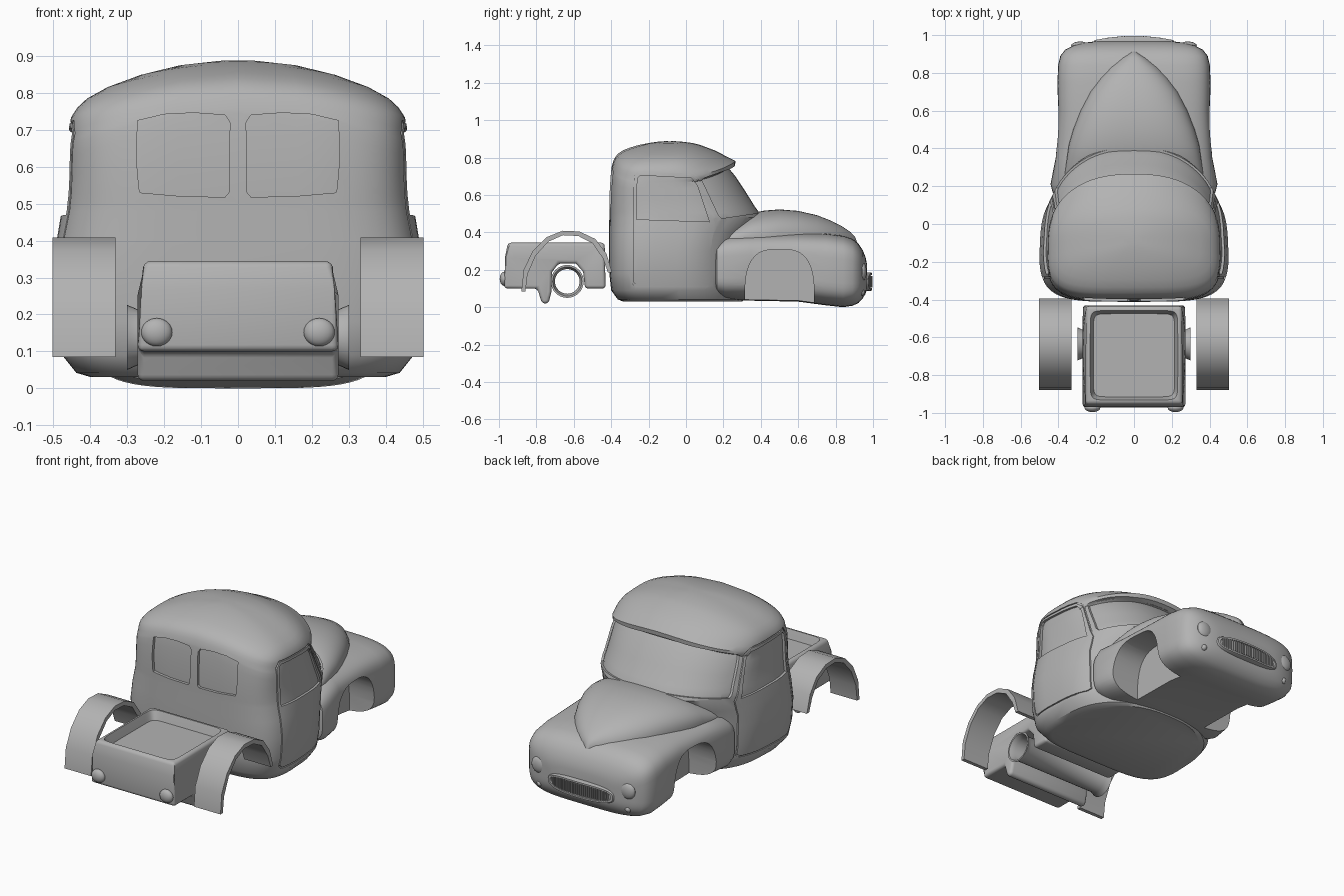
import bpy, bmesh, math
from math import cos, sin, pi

if "Cube" in bpy.data.objects:
    bpy.data.objects.remove(bpy.data.objects["Cube"])

grey = bpy.data.materials.new("plain grey")
grey.use_nodes = True
grey.diffuse_color = (0.45, 0.45, 0.45, 1)
grey.node_tree.nodes["Principled BSDF"].inputs["Base Color"].default_value = (0.45, 0.45, 0.45, 1)


def finish(name, bm):
    bmesh.ops.recalc_face_normals(bm, faces=bm.faces)
    mesh = bpy.data.meshes.new(name)
    bm.to_mesh(mesh)
    bm.free()
    mesh.materials.append(grey)
    ob = bpy.data.objects.new(name, mesh)
    bpy.context.collection.objects.link(ob)
    return ob


def activate(ob):
    bpy.ops.object.select_all(action="DESELECT")
    ob.select_set(True)
    bpy.context.view_layer.objects.active = ob


def smooth(ob, angle=35):
    activate(ob)
    bpy.ops.object.shade_smooth_by_angle(angle=math.radians(angle))
    return ob


def apply(ob, kind, **settings):
    mod = ob.modifiers.new(kind, kind)
    for key, value in settings.items():
        setattr(mod, key, value)
    activate(ob)
    bpy.ops.object.modifier_apply(modifier=mod.name)


def cut(cutter, *obs):
    for ob in obs:
        apply(ob, "BOOLEAN", operation="DIFFERENCE", solver="EXACT", object=cutter)
    bpy.data.objects.remove(cutter)


def loft(name, rings, capped=True):
    bm = bmesh.new()
    loops = [[bm.verts.new(p) for p in ring] for ring in rings]
    n = len(loops[0])
    for a, b in zip(loops, loops[1:]):
        for i in range(n):
            j = (i + 1) % n
            bm.faces.new((a[i], a[j], b[j], b[i]))
    if capped:
        bm.faces.new(loops[0])
        bm.faces.new(loops[-1])
    return finish(name, bm)


def oval(p, n=64):
    # unit superellipse
    def part(v):
        return math.copysign(abs(v) ** (2 / p), v)
    return [(part(cos(2 * pi * i / n)), part(sin(2 * pi * i / n))) for i in range(n)]


def prism(name, profile, lo, hi, axis="x"):
    if axis == "x":
        return loft(name, [[(x, a, b) for a, b in profile] for x in (lo, hi)])
    return loft(name, [[(a, y, b) for a, b in profile] for y in (lo, hi)])


def sections(name, rows, p):
    # rows: y, half width, bottom, top
    return loft(name, [[(w * u, y, (lo + hi) / 2 + v * (hi - lo) / 2) for u, v in oval(p)]
                       for y, w, lo, hi in rows])


def ball(name, loc, size):
    bm = bmesh.new()
    bmesh.ops.create_uvsphere(bm, u_segments=20, v_segments=12, radius=1)
    bmesh.ops.scale(bm, verts=bm.verts, vec=size)
    bmesh.ops.translate(bm, verts=bm.verts, vec=loc)
    return smooth(finish(name, bm))


# Cab levels: height, half width, back, front
LEVELS = [(.03, .40, -.335, .30), (.042, .44, -.365, .31), (.09, .478, -.40, .32),
          (.18, .496, -.41, .32), (.30, .503, -.412, .32), (.40, .493, -.412, .36),
          (.48, .480, -.41, .415), (.505, .477, -.41, .405), (.54, .473, -.41, .38),
          (.62, .468, -.408, .33), (.70, .465, -.403, .277), (.745, .462, -.398, .24),
          (.757, .462, -.396, .262), (.782, .46, -.388, .265), (.80, .458, -.38, .228),
          (.82, .453, -.365, .19), (.84, .436, -.335, .15), (.855, .41, -.295, .11),
          (.868, .355, -.25, .075), (.878, .265, -.20, .035), (.885, .16, -.15, -.02),
          (.888, .05, -.11, -.06)]
# square back half, rounder front half
PLAN = oval(2.5)[:32] + oval(4.5)[32:]


def cab_shape(name, inset=0):
    rings = []
    for z, w, back, front in LEVELS:
        mid, half = (back + front) / 2, (front - back) / 2 - inset
        droop = .42 * min(1, max(0, (z - .5) / .25))
        ring = []
        for u, v in PLAN:
            y = mid + half * v
            x = (w - min(inset, w / 2)) * u * (1 - .5 * max(0, y + .22) ** 2)
            ring.append((x, y, z - droop * x * x))
        rings.append(ring)
    return loft(name, rings)


cab = cab_shape("cab")


def pocket(cutter, depth):
    # shallow recess that follows the cab's curvature
    cut(cab_shape("core", depth), cutter)
    cut(cutter, cab)


def shrink(profile, d):
    ca = sum(a for a, b in profile) / len(profile)
    cb = sum(b for a, b in profile) / len(profile)
    return [(a - math.copysign(d, a - ca), b - math.copysign(d, b - cb)) for a, b in profile]


# Door seams
door = [(-.29, .13), (-.285, .69), (-.26, .725), (.03, .715), (.065, .69), (.165, .45),
        (.145, .35), (.14, .12), (.12, .11), (-.27, .11)]
seam = prism("seam", door, -.7, .7)
cut(prism("seam_core", shrink(door, .006), -.8, .8), seam)
pocket(seam, .007)

# Side windows, wrapped windshield and split rear window
pocket(prism("side_glass", [(-.265, .47), (.125, .457), (.06, .65), (.03, .69), (-.245, .705),
                            (-.26, .69)], -.7, .7), .014)
pocket(prism("windshield", [(.085, .68), (.10, .692), (.31, .765), (.46, .515), (.19, .475),
                            (.175, .49)], -.7, .7), .013)
rear = [(.025, .53), (.035, .518), (.15, .52), (.265, .53), (.268, .54), (.275, .62),
        (.272, .725), (.20, .742), (.12, .746), (.035, .74), (.022, .72)]
for s in (-1, 1):
    pocket(prism("rear_glass", [(s * a, b) for a, b in rear], -.6, -.2, "y"), .016)
smooth(cab)

# Front fenders and nose
fenders = sections("front_fenders", [
    (.15, .40, .08, .33), (.165, .43, .055, .365), (.21, .442, .04, .39), (.35, .415, .035, .40),
    (.6, .402, .03, .40), (.75, .405, .01, .395), (.84, .402, 0, .383), (.89, .39, .008, .366),
    (.922, .365, .022, .34), (.945, .32, .048, .305), (.96, .26, .072, .268),
    (.968, .2, .1, .23)], 4.2)

# Hood running back into the cowl
hood = sections("hood", [
    (.20, .37, .25, .43), (.28, .365, .24, .47), (.35, .355, .23, .503), (.42, .345, .22, .517),
    (.5, .322, .22, .523), (.6, .283, .22, .515), (.7, .233, .22, .492), (.77, .183, .22, .465),
    (.83, .13, .22, .435), (.88, .068, .22, .402), (.905, .025, .22, .374), (.92, .006, .22, .33)], 2.5)

# Wheel arches
arch = [(.5 + .185 * u, .04 + .27 * v) for u, v in oval(3, 40)]
for s in (-1, 1):
    cut(prism("wheel_well", arch, s * .24, s * .6), fenders, hood)
smooth(fenders)
smooth(hood)

# Grille with bars
grille = loft("grille_frame", [[(w * u, y - .5 * (w * u) ** 2, .137 + h * v) for u, v in oval(3)]
                               for y, w, h in ((.95, .215, .05), (.985, .215, .05), (.995, .208, .046),
                                               (.995, .195, .036), (.985, .19, .033))])
smooth(grille)
bm = bmesh.new()
for i in range(-14, 15):
    x = i * .0125
    bar = bmesh.ops.create_cube(bm, size=1)["verts"]
    bmesh.ops.scale(bm, verts=bar, vec=(.005, .02, .062))
    bmesh.ops.translate(bm, verts=bar, vec=(x, .986 - .5 * x * x, .137))
finish("grille_bars", bm)

# Lamps
for s, side in ((-1, "right"), (1, "left")):
    ball("headlight_" + side, (s * .285, .944, .19), (.048, .022, .048))
    ball("fog_lamp_" + side, (s * .285, .936, .08), (.018, .02, .018))
    ball("tail_lamp_" + side, (s * .22, -.972, .152), (.042, .024, .038))

# Rear bed with axle notch and tray
bed = prism("rear_bed", [(-.972, .10), (-.967, .27), (-.952, .345), (-.435, .345), (-.43, .10),
                         (-.54, .10), (-.55, .19), (-.59, .235), (-.68, .235), (-.715, .19),
                         (-.72, .08), (-.735, .02), (-.77, .02), (-.795, .10)], -.272, .272)
for v in bed.data.vertices:
    if v.co.z > .3:
        v.co.x *= .93
apply(bed, "BEVEL", width=.02, segments=3, limit_method="ANGLE", angle_limit=math.radians(50))
cut(loft("tray", [[(w * u, -.695 + l * v, z) for u, v in oval(12)]
                  for z, w, l in ((.295, .215, .22), (.32, .223, .228), (.36, .237, .242))]), bed)
smooth(bed)

# Hollow axle tube with flared ends
tube = [(-.30, .088), (-.268, .074), (.268, .074), (.30, .088), (.30, .078), (.268, .066),
        (-.268, .066), (-.30, .078), (-.30, .088)]
axle = loft("axle_tube", [[(x, -.635 + r * u, .138 + r * v) for u, v in oval(2, 32)]
                          for x, r in tube], capped=False)
smooth(axle)

# Rear fenders
arc = [(-.88, .085), (-.868, .2), (-.82, .30), (-.745, .375), (-.66, .409), (-.57, .405),
       (-.485, .365), (-.425, .285), (-.395, .185)]
outline = arc + [(-.638 + (a + .638) * .91, b if i in (0, len(arc) - 1) else b - .024)
                 for i, (a, b) in reversed(list(enumerate(arc)))]
for s, side in ((-1, "right"), (1, "left")):
    smooth(prism("rear_fender_" + side, outline, s * .332, s * .503))
